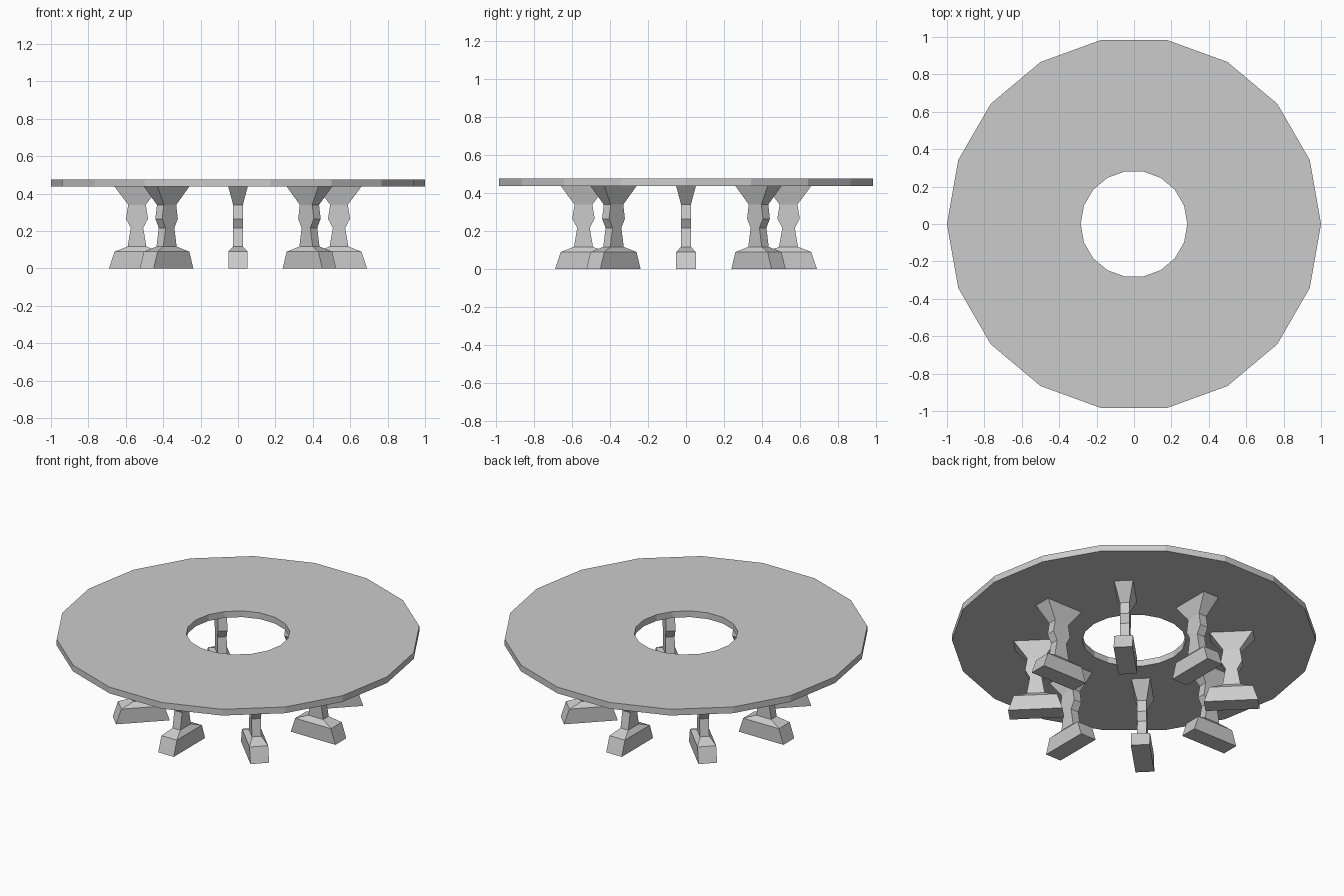
import bpy
import bmesh
from math import cos, sin, tau

SIDES = 18
LEGS = 8
LEG_RADIUS = 0.54

cube = bpy.data.objects.get("Cube")
if cube:
    bpy.data.objects.remove(cube, do_unlink=True)

# One plain grey for everything
grey = bpy.data.materials.new("light_grey")
grey.use_nodes = True
colour = (0.6, 0.6, 0.6, 1)
grey.diffuse_color = colour
grey.node_tree.nodes["Principled BSDF"].inputs["Base Color"].default_value = colour


def make_object(name, bm):
    bmesh.ops.recalc_face_normals(bm, faces=bm.faces)
    mesh = bpy.data.meshes.new(name)
    bm.to_mesh(mesh)
    bm.free()
    mesh.materials.append(grey)
    obj = bpy.data.objects.new(name, mesh)
    bpy.context.collection.objects.link(obj)
    return obj


def bridge(bm, lower, upper):
    count = len(lower)
    for i in range(count):
        j = (i + 1) % count
        bm.faces.new((lower[i], lower[j], upper[j], upper[i]))


# Ring-shaped table top with a central hole
def make_top(outer=1.0, inner=0.285, bottom=0.438, top=0.476):
    bm = bmesh.new()
    section = [(outer, bottom), (outer, top), (inner, top), (inner, bottom)]
    loops = [[bm.verts.new((r * cos(tau * i / SIDES), r * sin(tau * i / SIDES), z))
              for i in range(SIDES)] for r, z in section]
    for k in range(len(loops)):
        bridge(bm, loops[k], loops[(k + 1) % len(loops)])
    return make_object("table_top", bm)


# Baluster leg: height, half length along the radius, half width
LEG_PROFILE = [
    (0.0, 0.15, 0.052),
    (0.09, 0.12, 0.052),
    (0.117, 0.05, 0.026),
    (0.217, 0.033, 0.026),
    (0.265, 0.059, 0.026),
    (0.34, 0.047, 0.026),
    (0.438, 0.12, 0.052),
]


def make_leg(index):
    bm = bmesh.new()
    loops = [[bm.verts.new((sx * length, sy * width, z))
              for sx, sy in ((-1, -1), (1, -1), (1, 1), (-1, 1))]
             for z, length, width in LEG_PROFILE]
    for lower, upper in zip(loops, loops[1:]):
        bridge(bm, lower, upper)
    bm.faces.new(loops[0])
    bm.faces.new(loops[-1])
    leg = make_object(f"leg_{index + 1}", bm)
    angle = tau * index / LEGS
    leg.location = (LEG_RADIUS * cos(angle), LEG_RADIUS * sin(angle), 0)
    leg.rotation_euler.z = angle


make_top()
for n in range(LEGS):
    make_leg(n)
